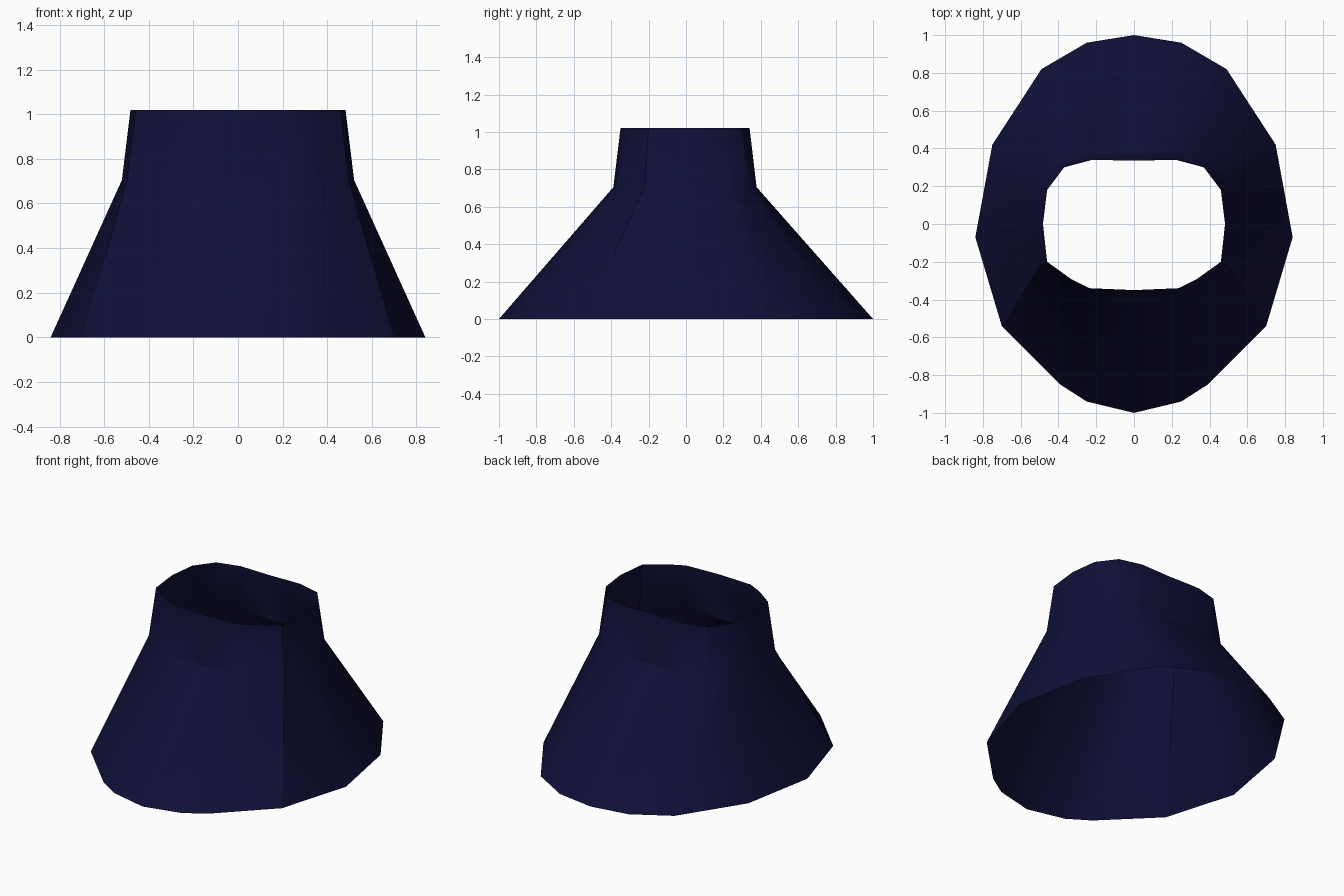
import bpy, math

cube = bpy.data.objects.get("Cube")
if cube:
    bpy.data.objects.remove(cube, do_unlink=True)

navy = bpy.data.materials.new("dark navy")
navy.use_nodes = True
colour = (0.005, 0.005, 0.04, 1)
navy.diffuse_color = colour
navy.node_tree.nodes["Principled BSDF"].inputs["Base Color"].default_value = colour

# Left half outlines, running from the front centre to the back centre
hem = [(0, -1), (.25, -.94), (.39, -.85), (.70, -.54), (.84, -.07),
       (.75, .42), (.49, .82), (.25, .96), (0, 1)]
collar = [(0, -.35), (.235, -.34), (.335, -.29), (.46, -.20), (.482, 0),
          (.46, .18), (.37, .30), (.22, .34), (0, .335)]
# The neck flares slightly towards its base
neck_base = [(x * 1.08, y * 1.11) for x, y in collar]


def full_loop(half, z):
    mirrored = [(-x, y) for x, y in half[-2:0:-1]]
    return [(x, y, z) for x, y in half + mirrored]


# Open shell lofted through the three outlines
rings = [full_loop(hem, 0), full_loop(neck_base, .705), full_loop(collar, 1.02)]
n = len(rings[0])
verts = [v for ring in rings for v in ring]
faces = [(r * n + i, r * n + (i + 1) % n, (r + 1) * n + (i + 1) % n, (r + 1) * n + i)
         for r in range(len(rings) - 1) for i in range(n)]
mesh = bpy.data.meshes.new("flared_shell")
mesh.from_pydata(verts, [], faces)
mesh.materials.append(navy)
shell = bpy.data.objects.new("flared_shell", mesh)
bpy.context.collection.objects.link(shell)

# Soft shading that keeps the strong corners
bpy.ops.object.select_all(action='DESELECT')
shell.select_set(True)
bpy.context.view_layer.objects.active = shell
bpy.ops.object.shade_smooth_by_angle(angle=math.radians(30))
